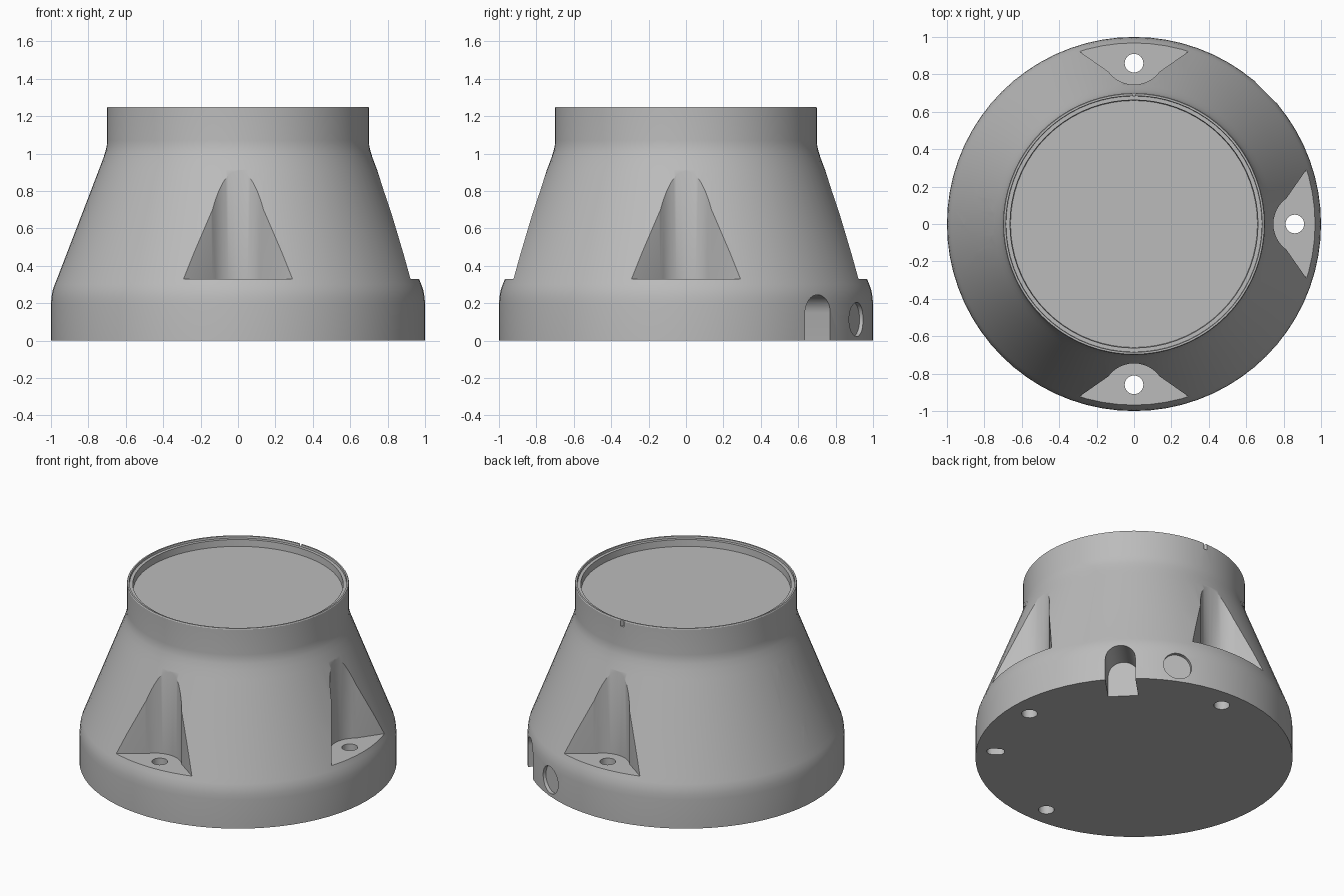
import bpy, bmesh
from math import sin, cos, pi, radians
from mathutils import Matrix, Vector

cube = bpy.data.objects.get("Cube")
if cube:
    bpy.data.objects.remove(cube, do_unlink=True)

grey = bpy.data.materials.new("plain_grey")
grey.use_nodes = True
COLOUR = (0.5, 0.5, 0.5, 1)
grey.diffuse_color = COLOUR
grey.node_tree.nodes["Principled BSDF"].inputs["Base Color"].default_value = COLOUR


def finish(name, bm):
    bmesh.ops.recalc_face_normals(bm, faces=bm.faces)
    mesh = bpy.data.meshes.new(name)
    bm.to_mesh(mesh)
    bm.free()
    mesh.materials.append(grey)
    obj = bpy.data.objects.new(name, mesh)
    bpy.context.collection.objects.link(obj)
    return obj


def lathe(name, profile, sides):
    """Revolve (radius, height) points and cap both ends."""
    bm = bmesh.new()
    rings = [[bm.verts.new((r * cos(2 * pi * i / sides), r * sin(2 * pi * i / sides), z))
              for i in range(sides)] for r, z in profile]
    for low, high in zip(rings, rings[1:]):
        for i in range(sides):
            j = (i + 1) % sides
            bm.faces.new((low[i], low[j], high[j], high[i]))
    bm.faces.new(rings[0])
    bm.faces.new(rings[-1])
    return finish(name, bm)


def prism(name, outline, start, end, matrix=Matrix()):
    """Extrude a flat outline along local z."""
    bm = bmesh.new()
    face = bm.faces.new([bm.verts.new((x, y, start)) for x, y in outline])
    top = bmesh.ops.extrude_face_region(bm, geom=[face])["geom"]
    bmesh.ops.translate(bm, vec=(0, 0, end - start),
                        verts=[v for v in top if isinstance(v, bmesh.types.BMVert)])
    bm.transform(matrix)
    return finish(name, bm)


def arc(cx, cy, radius, first, last, steps):
    angles = [radians(first + (last - first) * i / steps) for i in range(steps + 1)]
    return [(cx + radius * cos(a), cy + radius * sin(a)) for a in angles]


def circle(cx, cy, radius, sides=24):
    return arc(cx, cy, radius, 0, 360, sides)[:-1]


def turned(angle):
    return Matrix.Rotation(radians(angle), 4, "Z")


def outward(angle):
    """Local x runs around the body, local y up, local z outward."""
    return turned(angle) @ Matrix(((0, 0, 1, 0), (1, 0, 0, 0), (0, 1, 0, 0), (0, 0, 0, 1)))


# Solid body: rounded base, cone, collar, stepped rim and recessed top
body = lathe("housing_body", [
    (1, 0), (1, 0.2), (0.997, 0.235), (0.991, 0.27), (0.98, 0.3), (0.966, 0.335),
    (0.86, 0.61), (0.743, 0.915), (0.722, 0.97), (0.709, 1.01), (0.702, 1.04),
    (0.7, 1.07), (0.7, 1.244), (0.696, 1.25), (0.686, 1.25), (0.684, 1.236),
    (0.663, 1.236), (0.66, 1.19)], 72)

cutters = []

# Four V shaped pockets with a bolt hole in each floor
pocket = arc(0.915, 0, 0.17, 126, 234, 12) + [(1.2, -0.69), (1.2, 0.69)]
for k in range(4):
    cutters.append(prism("pocket_cutter", pocket, 0.33, 1.1, turned(90 * k)))
    cutters.append(prism("bolt_hole_cutter", circle(0.86, 0, 0.05), -0.1, 0.5, turned(90 * k)))

# Arched cable slot at the base
arch = arc(0, 0.15, 0.095, 0, 180, 16) + [(-0.095, -0.1), (0.095, -0.1)]
cutters.append(prism("cable_slot_cutter", arch, 0.78, 1.2, outward(45)))

# Shallow round seat with a small screw hole
cutters.append(prism("seat_cutter", circle(0, 0.113, 0.092, 32), 0.975, 1.2, outward(66)))
cutters.append(prism("screw_hole_cutter", circle(0, 0.113, 0.024, 16), 0.85, 1.1, outward(66)))

# Round and elongated locating holes underneath
cutters.append(prism("round_pin_cutter", circle(0.875, 0, 0.035), -0.1, 0.12, turned(125)))
oval = arc(0.895, 0, 0.037, -90, 90, 10) + arc(0.855, 0, 0.037, 90, 270, 10)
cutters.append(prism("oval_pin_cutter", oval, -0.1, 0.12, turned(-35)))

# Small alignment notch in the rim
notch = [(0.68, 0), (0.72, -0.026), (0.72, 0.026)]
cutters.append(prism("notch_cutter", notch, 1.207, 1.3, turned(90)))

bpy.ops.object.select_all(action="DESELECT")
bpy.context.view_layer.objects.active = body
body.select_set(True)
for cutter in cutters:
    cutter.hide_render = True
    mod = body.modifiers.new("cut", "BOOLEAN")
    mod.operation = "DIFFERENCE"
    mod.solver = "EXACT"
    mod.object = cutter
    bpy.ops.object.modifier_apply(modifier=mod.name)
    bpy.data.objects.remove(cutter, do_unlink=True)

bpy.ops.object.shade_smooth_by_angle(angle=radians(28))
